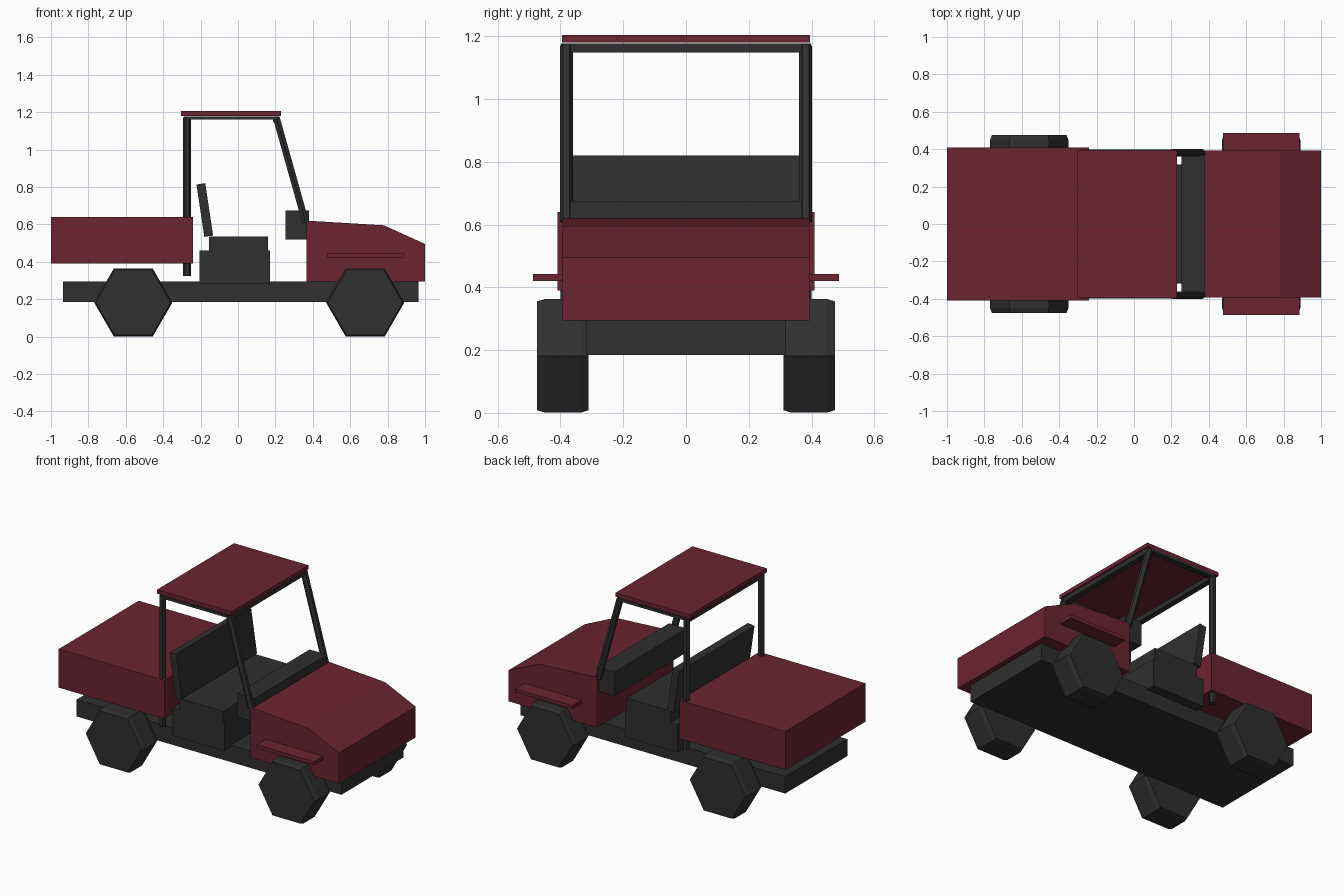
import bpy, bmesh, math
from mathutils import Vector

cube = bpy.data.objects.get("Cube")
if cube:
    bpy.data.objects.remove(cube, do_unlink=True)


def material(name, color):
    mat = bpy.data.materials.new(name)
    mat.use_nodes = True
    mat.diffuse_color = color
    mat.node_tree.nodes["Principled BSDF"].inputs["Base Color"].default_value = color
    return mat


red = material("dark red paint", (0.145, 0.018, 0.032, 1))
black = material("black rubber and trim", (0.029, 0.029, 0.029, 1))


def finish(name, bm, mat):
    bmesh.ops.recalc_face_normals(bm, faces=bm.faces)
    mesh = bpy.data.meshes.new(name)
    bm.to_mesh(mesh)
    bm.free()
    mesh.materials.append(mat)
    obj = bpy.data.objects.new(name, mesh)
    bpy.context.collection.objects.link(obj)
    return obj


def loft(name, rings, mat):
    """Bridge equal-sized rings of points and cap both ends."""
    bm = bmesh.new()
    loops = [[bm.verts.new(p) for p in ring] for ring in rings]
    n = len(loops[0])
    for a, b in zip(loops, loops[1:]):
        for i in range(n):
            j = (i + 1) % n
            bm.faces.new((a[i], a[j], b[j], b[i]))
    bm.faces.new(loops[0])
    bm.faces.new(loops[-1])
    return finish(name, bm, mat)


def side_profile(name, points, y0, y1, mat):
    """Extrude an x/z outline across the width."""
    return loft(name, [[(x, y, z) for x, z in points] for y in (y0, y1)], mat)


def box(name, x0, x1, y0, y1, z0, z1, mat):
    return side_profile(name, [(x0, z0), (x1, z0), (x1, z1), (x0, z1)], y0, y1, mat)


def tube(name, start, end, mat, radius=0.021, sides=6):
    """Straight low-poly bar between two points."""
    start, end = Vector(start), Vector(end)
    turn = (end - start).to_track_quat('Z', 'Y')
    ring = [turn @ Vector((radius * math.cos(a), radius * math.sin(a), 0))
            for a in (math.tau * i / sides for i in range(sides))]
    return loft(name, [[p + c for p in ring] for c in (start, end)], mat)


# Body
box("chassis", -0.935, 0.965, -0.318, 0.318, 0.185, 0.295, black)
box("cargo_bed", -1.0, -0.24, -0.41, 0.41, 0.39, 0.64, red)
side_profile("hood", [(0.365, 0.295), (1.0, 0.295), (1.0, 0.495),
                      (0.78, 0.595), (0.365, 0.62)], -0.393, 0.393, red)
box("dashboard", 0.255, 0.38, -0.37, 0.37, 0.52, 0.675, black)

# Bench seat
box("seat_base", -0.205, 0.17, -0.38, 0.38, 0.28, 0.46, black)
box("seat_cushion", -0.155, 0.16, -0.38, 0.38, 0.46, 0.535, black)
side_profile("seat_back", [(-0.18, 0.533), (-0.133, 0.54), (-0.175, 0.82),
                           (-0.222, 0.813)], -0.385, 0.385, black)

# Roof and its frame
box("roof", -0.305, 0.23, -0.395, 0.395, 1.18, 1.205, red)
rear_x, front_x, top_z = -0.273, 0.205, 1.17
for x, label in ((rear_x, "rear"), (front_x, "front")):
    box(label + "_roof_crossbar", x - 0.018, x + 0.018, -0.37, 0.37, 1.148, 1.178, black)

# Parts repeated on both sides
for s, side in ((1, "left"), (-1, "right")):
    y = 0.381 * s
    tube("rear_post_" + side, (rear_x, y, 0.325), (rear_x, y, top_z), black)
    tube("front_post_" + side, (0.362, y, 0.61), (front_x, y, top_z), black)
    box("roof_rail_" + side, rear_x, front_x, y - 0.018, y + 0.018, 1.16, 1.178, black)
    box("fender_" + side, 0.475, 0.885, 0.36 * s, 0.487 * s, 0.42, 0.443, red)
    for cx, end in ((-0.56, "rear"), (0.68, "front")):
        rings = []
        for depth, r in ((0.31, 0.2), (0.335, 0.209), (0.45, 0.209), (0.475, 0.2)):
            rings.append([(cx + r * math.cos(math.tau * i / 6), depth * s,
                           0.182 + r * math.sin(math.tau * i / 6)) for i in range(6)])
        loft(end + "_wheel_" + side, rings, black)
